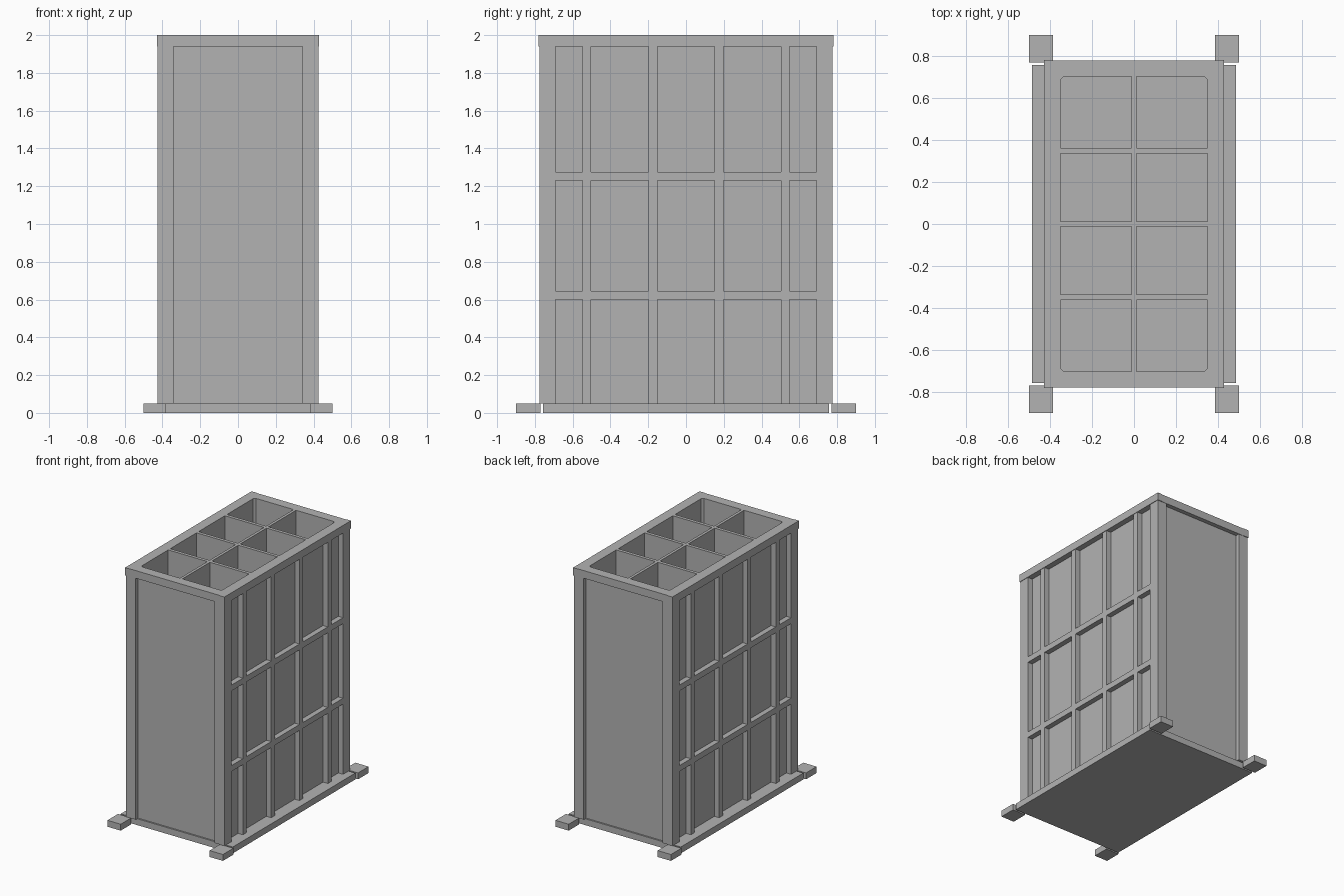
import bpy

if "Cube" in bpy.data.objects:
    bpy.data.objects.remove(bpy.data.objects["Cube"])

grey = bpy.data.materials.new("plain grey")
grey.diffuse_color = (0.45, 0.45, 0.45, 1)
grey.use_nodes = True
grey.node_tree.nodes["Principled BSDF"].inputs["Base Color"].default_value = grey.diffuse_color


def build(name, verts, faces):
    mesh = bpy.data.meshes.new(name)
    mesh.from_pydata(verts, [], faces)
    mesh.materials.append(grey)
    obj = bpy.data.objects.new(name, mesh)
    bpy.context.collection.objects.link(obj)
    return obj


def prism(name, outline, z0, z1):
    """Upright prism from a counter-clockwise outline."""
    n = len(outline)
    verts = [(x, y, z) for z in (z0, z1) for x, y in outline]
    faces = [tuple(range(n))[::-1], tuple(range(n, 2 * n))]
    faces += [(i, (i + 1) % n, n + (i + 1) % n, n + i) for i in range(n)]
    return build(name, verts, faces)


def box(name, x0, x1, y0, y1, z0, z1):
    x0, x1 = sorted((x0, x1))
    y0, y1 = sorted((y0, y1))
    return prism(name, [(x0, y0), (x1, y0), (x1, y1), (x0, y1)], z0, z1)


IX, IY = 0.35, 0.702      # inner opening half sizes
PX, PY = 0.385, 0.745     # recessed panel faces
OX, OY = 0.426, 0.776     # outer faces of posts and ribs
BASE, RIM, TOP = 0.05, 1.94, 2.0

# Base plate, also the floor of the compartments
box("base_plate", -0.485, 0.485, -0.757, 0.757, 0, BASE)

for s in (-1, 1):
    # Recessed panels
    box("side_panel", s * IX, s * PX, -PY, PY, BASE, RIM)
    box("end_panel", -IX, IX, s * IY, s * PY, BASE, RIM)

    # Top rim bars, side bars slightly longer than the end bars
    box("side_rim", s * IX, s * 0.388, -IY, IY, RIM, TOP)
    box("side_rim_edge", s * 0.388, s * 0.43, -0.782, 0.782, RIM, TOP)
    box("end_rim", -0.388, 0.388, s * IY, s * 0.779, RIM, TOP)

    # Vertical ribs and horizontal rails on the long sides
    for y in (-0.525, -0.175, 0.175, 0.525):
        box("side_rib", s * PX, s * OX, y - 0.023, y + 0.023, BASE, RIM)
    for z in (0.622, 1.252):
        box("side_rail", s * PX, s * OX, -0.69, 0.69, z - 0.023, z + 0.023)

    # Corner posts (wrapped round the panels), inner corner fillets and feet
    for t in (-1, 1):
        box("corner_post_side", s * PX, s * OX, t * 0.69, t * OY, BASE, RIM)
        box("corner_post_end", s * 0.342, s * PX, t * PY, t * OY, BASE, RIM)
        corner = [(s * IX, t * IY), (s * (IX - 0.014), t * IY),
                  (s * IX, t * (IY - 0.014))]
        if s * t < 0:
            corner.reverse()
        prism("corner_fillet", corner, BASE, TOP)
        box("foot", s * 0.385, s * 0.5, t * 0.77, t * 0.9, 0, BASE)

# Compartment dividers
box("long_divider", -0.011, 0.011, -IY, IY, BASE, TOP)
for y in (-0.35, 0, 0.35):
    for s in (-1, 1):
        box("cross_divider", s * 0.011, s * IX, y - 0.013, y + 0.013, BASE, TOP)
